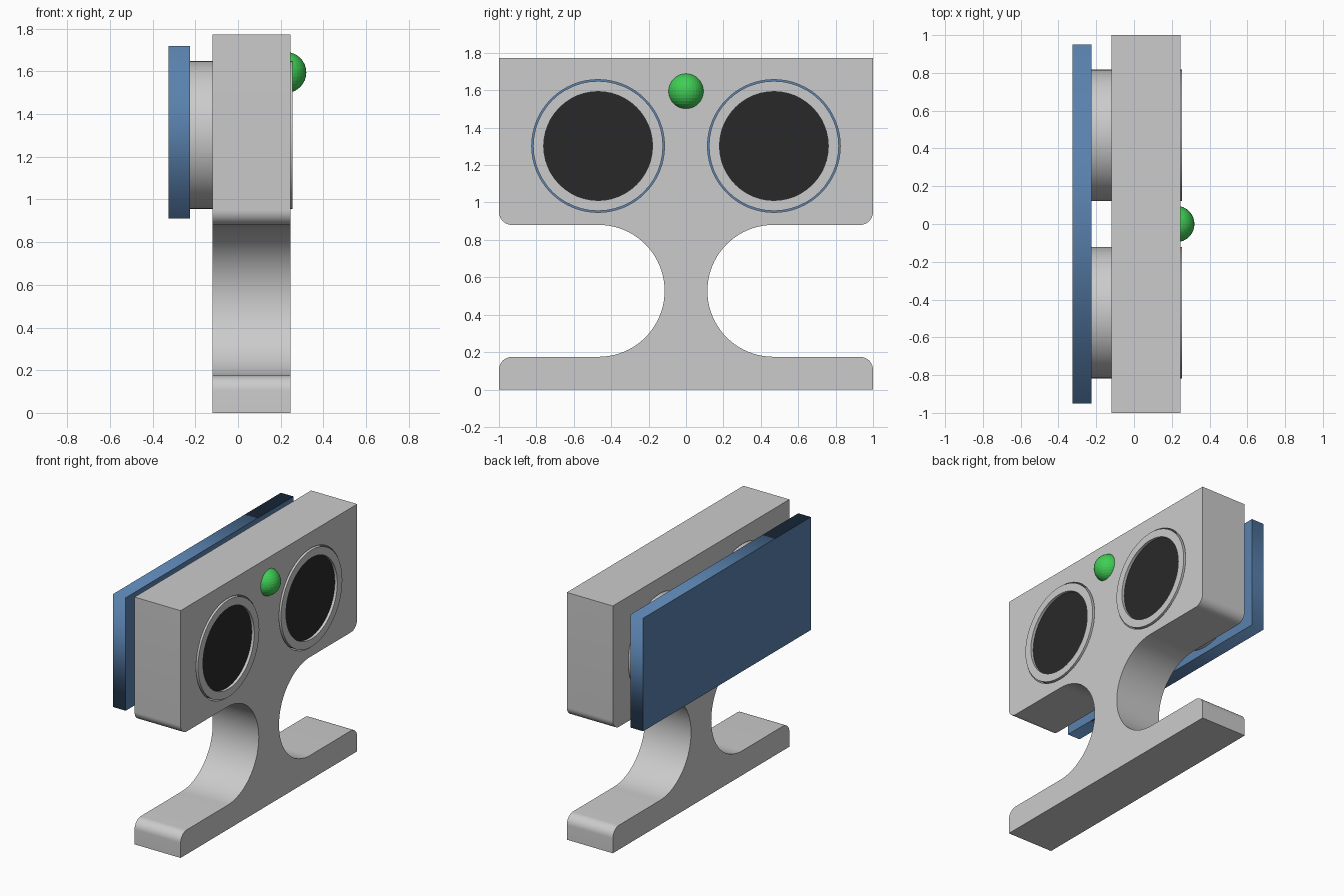
import bpy, bmesh, math
from mathutils import Matrix, Vector

if "Cube" in bpy.data.objects:
    bpy.data.objects.remove(bpy.data.objects["Cube"])

# Maps local x, y, z onto world y, z, x so profiles can be drawn in the side plane
TO_SIDE = Matrix(((0, 0, 1, 0), (1, 0, 0, 0), (0, 1, 0, 0), (0, 0, 0, 1)))
EYE_Y, EYE_Z = 0.47, 1.302


def material(name, colour):
    m = bpy.data.materials.new(name)
    m.diffuse_color = (*colour, 1)
    m.use_nodes = True
    m.node_tree.nodes["Principled BSDF"].inputs["Base Color"].default_value = m.diffuse_color
    return m


def arc(cy, cz, r, a0, a1, n):
    return [(cy + r * math.cos(math.radians(a0 + (a1 - a0) * i / n)),
             cz + r * math.sin(math.radians(a0 + (a1 - a0) * i / n))) for i in range(n + 1)]


def slab(name, loops, x0, x1, mat=None):
    """Filled outline (further loops are holes) extruded from x0 to x1."""
    cu = bpy.data.curves.new(name, 'CURVE')
    cu.dimensions = '2D'
    cu.fill_mode = 'BOTH'
    cu.extrude = (x1 - x0) / 2
    for pts in loops:
        s = cu.splines.new('POLY')
        s.points.add(len(pts) - 1)
        for p, (y, z) in zip(s.points, pts):
            p.co = (y, z, 0, 1)
        s.use_cyclic_u = True
    ob = bpy.data.objects.new(name, cu)
    bpy.context.collection.objects.link(ob)
    bpy.ops.object.select_all(action='DESELECT')
    ob.select_set(True)
    bpy.context.view_layer.objects.active = ob
    bpy.ops.object.convert(target='MESH')
    ob = bpy.context.object
    ob.name = name
    bm = bmesh.new()
    bm.from_mesh(ob.data)
    bmesh.ops.remove_doubles(bm, verts=bm.verts, dist=1e-4)
    bm.transform(Matrix.Translation(((x0 + x1) / 2, 0, 0)) @ TO_SIDE)
    bmesh.ops.recalc_face_normals(bm, faces=bm.faces)
    bm.to_mesh(ob.data)
    bm.free()
    ob.data.materials.clear()
    if mat:
        ob.data.materials.append(mat)
    return ob


def circle(y, z, r, n=48):
    return arc(y, z, r, 0, 360, n)[:-1]


blue = material("board_blue", (0.10, 0.22, 0.42))
black = material("screen_black", (0.022, 0.022, 0.022))
green = material("lamp_green", (0.05, 0.62, 0.09))

# Stand: foot, waisted neck and face plate in one outline, with two through holes
R = 0.07
half = ([(1, 0)] + arc(1 - R, 0.175 - R, R, 0, 90, 10)
        + arc(0.467, 0.5275, 0.3525, 270, 90, 40)
        + arc(1 - R, 0.88 + R, R, 270, 360, 10) + [(1, 1.772)])
outline = half + [(-y, z) for y, z in reversed(half)]
holes = [circle(s * EYE_Y, EYE_Z, 0.355, 64) for s in (-1, 1)]
stand = slab("stand", [outline] + holes, -0.12, 0.245)
bpy.ops.object.shade_smooth_by_angle(angle=math.radians(30))

# Circuit board behind the plate
slab("circuit_board", [[(-0.95, 0.91), (0.95, 0.91), (0.95, 1.72), (-0.95, 1.72)]],
     -0.325, -0.225, blue)

# Two sensor barrels with recessed dark screens
for side, s in (("left", -1), ("right", 1)):
    y = s * EYE_Y
    slab("sensor_barrel_" + side, [circle(y, EYE_Z, 0.347), circle(y, EYE_Z, 0.291)],
         -0.225, 0.255)
    slab("sensor_screen_" + side, [circle(y, EYE_Z, 0.291)], -0.224, 0.235, black)

# Indicator lamp
bm = bmesh.new()
bmesh.ops.create_uvsphere(bm, u_segments=32, v_segments=16, radius=0.096)
me = bpy.data.meshes.new("indicator_lamp")
bm.to_mesh(me)
bm.free()
me.materials.append(green)
lamp = bpy.data.objects.new("indicator_lamp", me)
lamp.location = (0.224, 0, 1.595)
bpy.context.collection.objects.link(lamp)
